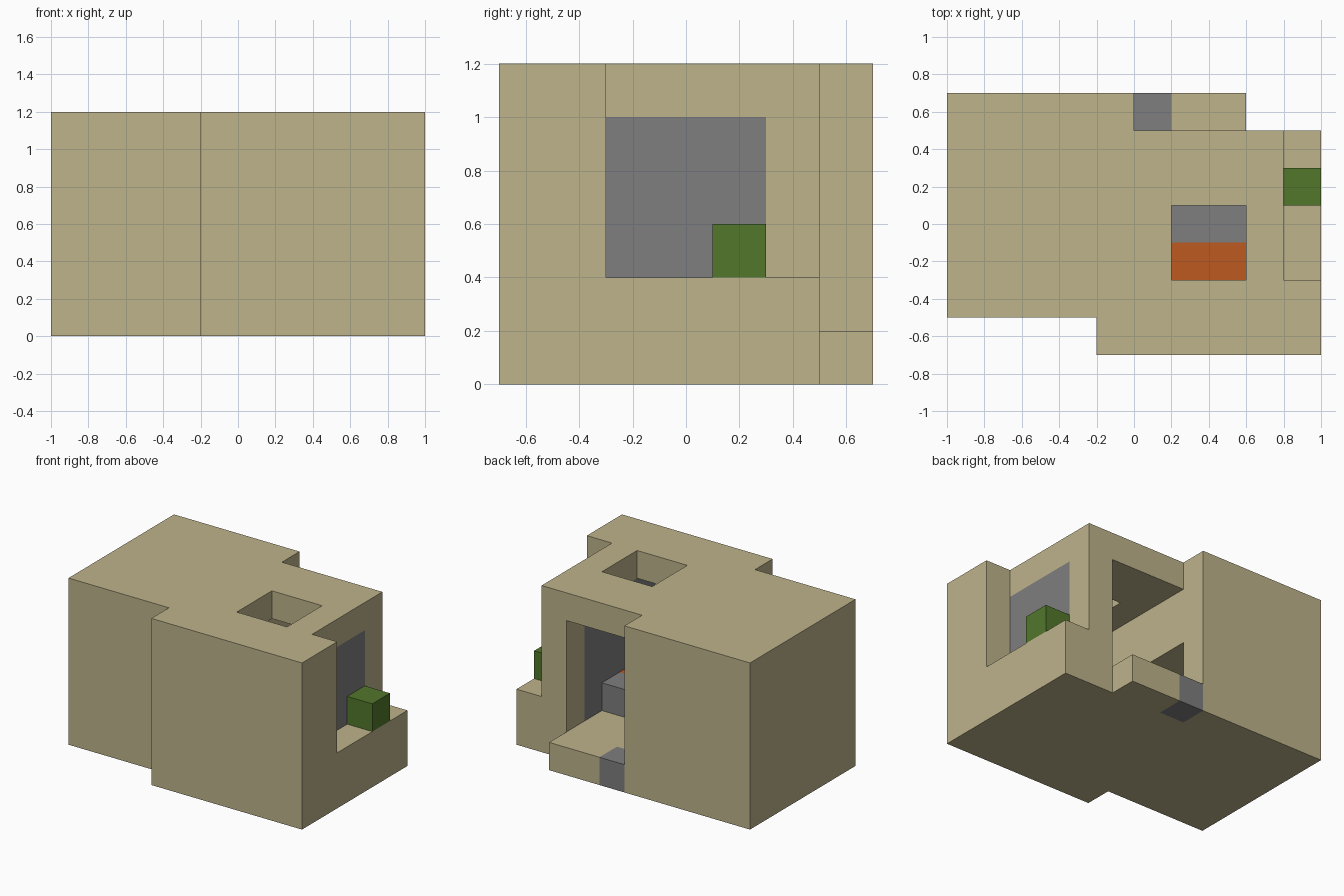
import bpy
import bmesh
from mathutils import Vector

if "Cube" in bpy.data.objects:
    bpy.data.objects.remove(bpy.data.objects["Cube"])

UNIT = 0.2
ORIGIN = Vector((-1.0, -0.7, 0.0))


def block(x, y, z):
    """All unit cells of a box, each range given as (start, end)."""
    return {(i, j, k) for i in range(*x) for j in range(*y) for k in range(*z)}


def material(name, rgb):
    mat = bpy.data.materials.new(name)
    mat.use_nodes = True
    colour = (*rgb, 1.0)
    mat.diffuse_color = colour
    bsdf = next(n for n in mat.node_tree.nodes if n.type == "BSDF_PRINCIPLED")
    bsdf.inputs["Base Color"].default_value = colour
    bsdf.inputs["Roughness"].default_value = 0.9
    return mat


def build(name, cells, solid, mat):
    """Skin the exposed sides of the cells, then merge flat areas."""
    bm = bmesh.new()
    for cell in cells:
        for axis in range(3):
            for side in (-1, 1):
                normal = Vector((0, 0, 0))
                normal[axis] = side
                if tuple(int(c + n) for c, n in zip(cell, normal)) in solid:
                    continue
                u, v = Vector((0, 0, 0)), Vector((0, 0, 0))
                u[(axis + 1) % 3] = 0.5
                v[(axis + 2) % 3] = 0.5 * side
                centre = Vector(cell) + Vector((0.5, 0.5, 0.5)) + normal / 2
                corners = (centre - u - v, centre + u - v, centre + u + v, centre - u + v)
                bm.faces.new([bm.verts.new(ORIGIN + c * UNIT) for c in corners])
    bmesh.ops.remove_doubles(bm, verts=bm.verts[:], dist=0.001)
    bmesh.ops.dissolve_limit(bm, angle_limit=0.01, verts=bm.verts[:], edges=bm.edges[:])
    mesh = bpy.data.meshes.new(name)
    bm.to_mesh(mesh)
    bm.free()
    mesh.materials.append(mat)
    bpy.context.collection.objects.link(bpy.data.objects.new(name, mesh))


sand = material("sandstone", (0.509, 0.451, 0.258))
grey = material("grey", (0.209, 0.209, 0.209))
green = material("leaf green", (0.084, 0.184, 0.024))
orange = material("orange", (0.509, 0.102, 0.0144))

# House body: two overlapping wings and a back step
house = block((0, 5), (1, 7), (0, 6)) | block((4, 10), (0, 6), (0, 6))
house |= block((5, 8), (6, 7), (0, 1))
# Carved spaces: balcony, main room, skylight, low side room
house -= block((9, 10), (2, 6), (2, 6))
house -= block((5, 8), (1, 6), (1, 5))
house -= block((6, 8), (2, 4), (5, 6))
house -= block((1, 5), (2, 6), (1, 3))

# Fittings
parts = {
    "window_pane": (block((8, 9), (1, 5), (1, 5)), grey),
    "door_slab": (block((5, 6), (6, 7), (0, 1)), grey),
    "bed_blanket": (block((6, 8), (3, 4), (1, 2)), grey),
    "bed_pillow": (block((6, 8), (1, 3), (1, 2)), orange),
    "balcony_plant": (block((9, 10), (4, 5), (2, 3)), green),
}
for cells, _ in parts.values():
    house -= cells
parts["house"] = (house, sand)

solid = set().union(*(cells for cells, _ in parts.values()))
for name, (cells, mat) in parts.items():
    build(name, cells, solid, mat)
